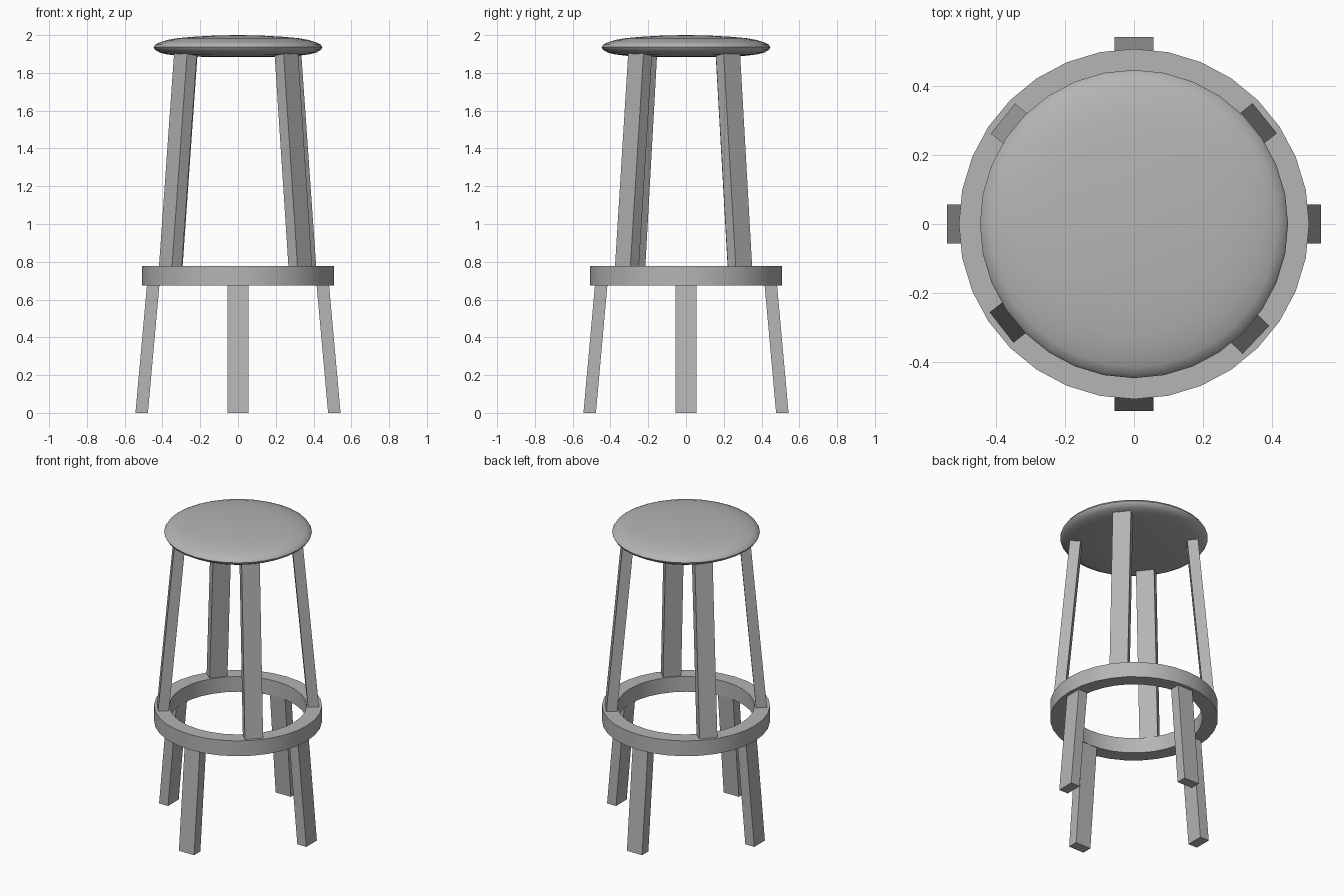
import bpy, bmesh
from math import cos, sin, pi, radians

if "Cube" in bpy.data.objects:
    bpy.data.objects.remove(bpy.data.objects["Cube"])

SEG = 32

# Dark grey shared by every part
GREY = bpy.data.materials.new("dark_grey")
GREY.diffuse_color = (0.46, 0.46, 0.46, 1)
GREY.use_nodes = True
GREY.node_tree.nodes["Principled BSDF"].inputs["Base Color"].default_value = GREY.diffuse_color


def finish(name, bm, smooth=None):
    bmesh.ops.recalc_face_normals(bm, faces=bm.faces)
    me = bpy.data.meshes.new(name)
    bm.to_mesh(me)
    bm.free()
    me.materials.append(GREY)
    ob = bpy.data.objects.new(name, me)
    bpy.context.collection.objects.link(ob)
    if smooth:
        bpy.ops.object.select_all(action='DESELECT')
        ob.select_set(True)
        bpy.context.view_layer.objects.active = ob
        bpy.ops.object.shade_smooth_by_angle(angle=radians(smooth))
    return ob


def lathe(name, profile, closed, smooth):
    """Revolve an (r, z) profile about z; radius 0 becomes a single pole."""
    bm = bmesh.new()
    rings = []
    for r, z in profile:
        n = SEG if r > 0 else 1
        rings.append([bm.verts.new((r * cos(2 * pi * i / SEG), r * sin(2 * pi * i / SEG), z))
                      for i in range(n)])
    pairs = list(zip(rings, rings[1:]))
    if closed:
        pairs.append((rings[-1], rings[0]))
    for a, b in pairs:
        for i in range(SEG):
            j = (i + 1) % SEG
            quad = [a[i % len(a)], a[j % len(a)], b[j % len(b)], b[i % len(b)]]
            bm.faces.new(list(dict.fromkeys(quad)))
    return finish(name, bm, smooth)


def leg(name, angle, z0, z1, foot):
    """Leaning rectangular bar with level ends; foot is its outer radius at z = 0."""
    a, half, thick = radians(angle), 0.056, 0.066
    bm = bmesh.new()
    loops = []
    for z in (z0, z1):
        outer = foot - 0.09 * z
        loops.append([bm.verts.new((r * cos(a) - t * sin(a), r * sin(a) + t * cos(a), z))
                      for r, t in ((outer, -half), (outer, half),
                                   (outer - thick, half), (outer - thick, -half))])
    lo, hi = loops
    bm.faces.new(lo)
    bm.faces.new(hi)
    for i in range(4):
        j = (i + 1) % 4
        bm.faces.new((lo[i], lo[j], hi[j], hi[i]))
    return finish(name, bm)


# Cushioned round seat
lathe("seat", [(0, 2.0), (0.12, 1.998), (0.24, 1.991), (0.32, 1.984), (0.375, 1.974),
               (0.415, 1.961), (0.439, 1.949), (0.447, 1.936), (0.439, 1.922),
               (0.415, 1.908), (0.375, 1.898), (0.32, 1.891), (0.24, 1.886), (0, 1.883)],
      False, 60)

# Foot ring
lathe("foot_ring", [(0.508, 0.675), (0.508, 0.777), (0.415, 0.777), (0.415, 0.675)], True, 30)

# Lower legs on the axes, upper legs between them
for name, ang in (("right", 0), ("back", 90), ("left", 180), ("front", 270)):
    leg("lower_leg_" + name, ang, 0, 0.678, 0.543)
for name, ang in (("back_right", 39), ("back_left", 141.2),
                  ("front_left", 218), ("front_right", 316.5)):
    leg("upper_leg_" + name, ang, 0.77, 1.905, 0.557)
